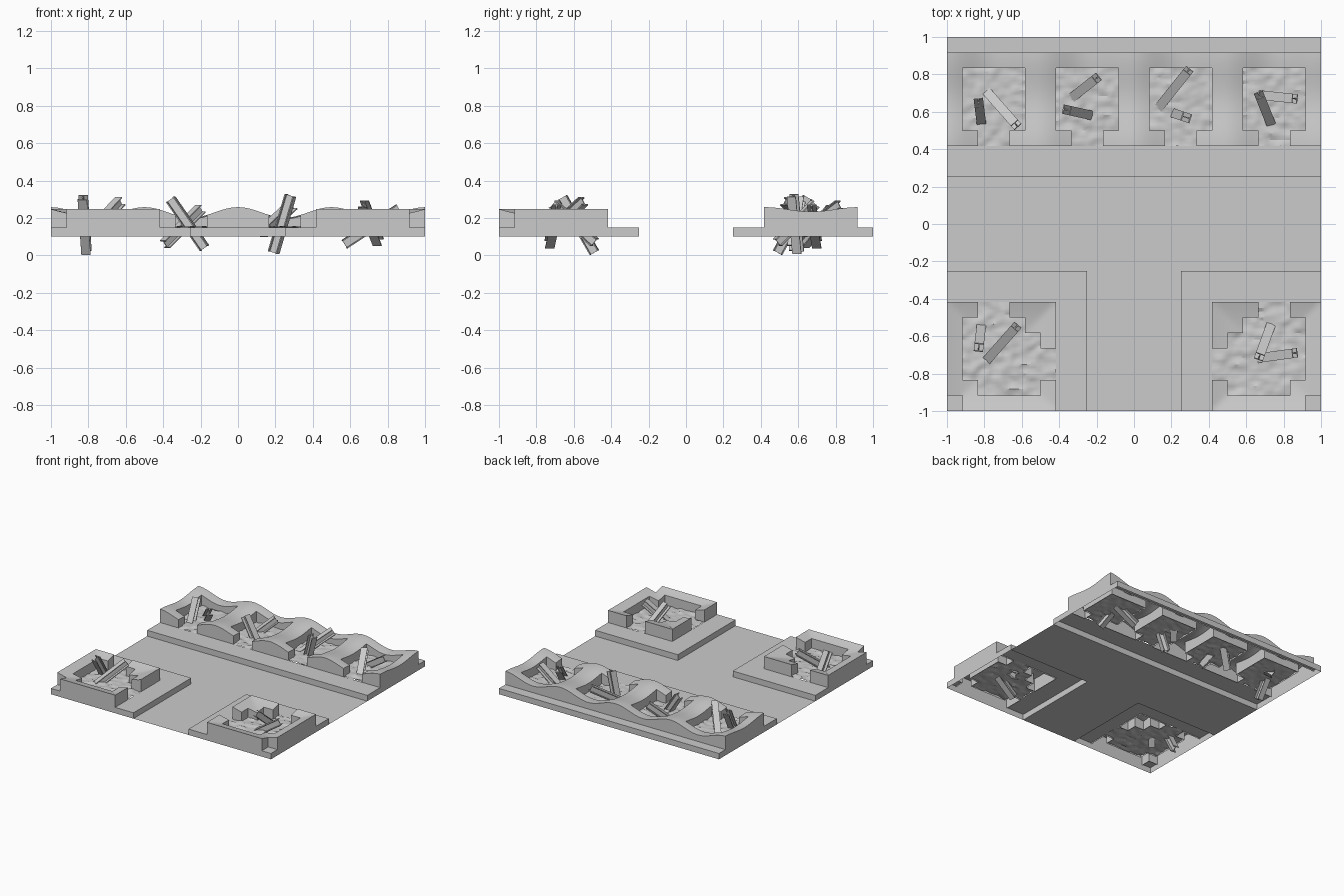
import bpy, bmesh, math
from mathutils import Vector, noise

if "Cube" in bpy.data.objects:
    bpy.data.objects.remove(bpy.data.objects["Cube"])

U = 1 / 12            # layout module: every footprint sits on a grid of twelfths
ROAD, WALK = 0.10, 0.148


def finish(name, bm, angle=30):
    me = bpy.data.meshes.new(name)
    bm.to_mesh(me)
    bm.free()
    ob = bpy.data.objects.new(name, me)
    bpy.context.collection.objects.link(ob)
    bpy.ops.object.select_all(action='DESELECT')
    ob.select_set(True)
    bpy.context.view_layer.objects.active = ob
    bpy.ops.object.shade_smooth_by_angle(angle=math.radians(angle))
    return ob


def patch(name, cells, n, height, drop=None, angle=30):
    """Height-field over grid cells; drop(x, y) gives the foot of border walls."""
    bm = bmesh.new()
    verts = {}

    def v(i, j):
        if (i, j) not in verts:
            x, y = i * U / n, j * U / n
            verts[i, j] = bm.verts.new((x, y, height(x, y)))
        return verts[i, j]

    for cx, cy in sorted(cells):
        for a in range(n):
            for b in range(n):
                i, j = cx * n + a, cy * n + b
                bm.faces.new((v(i, j), v(i + 1, j), v(i + 1, j + 1), v(i, j + 1)))
    if drop:
        for e in [e for e in bm.edges if e.is_boundary]:
            loop = e.link_loops[0]
            p, q = loop.vert, loop.link_loop_next.vert
            mid = (p.co + q.co) / 2
            z = drop(mid.x, mid.y)
            if z is not None:
                ring = [bm.verts.new(c) for c in (
                    q.co, p.co, (p.co.x, p.co.y, z), (q.co.x, q.co.y, z))]
                bm.faces.new(ring)
        # join wall pieces to the surface and each other
        bmesh.ops.remove_doubles(bm, verts=bm.verts[:], dist=1e-5)
    return finish(name, bm, angle)


def rect(x0, x1, y0, y1):
    return {(x, y) for x in range(x0, x1) for y in range(y0, y1)}


def flip(cells):
    return {(-1 - x, y) for x, y in cells}


def near(a, b):
    return abs(a - b) < 1e-4


def tile_edge(x, y):
    return near(abs(x), 1) or near(abs(y), 1)


# Surface shapes
def back_roof(x, y):
    return 0.218 + 0.028 * math.cos(4 * math.pi * x) + 0.012 * math.cos(4 * math.pi * (y - 0.42))


def corner_roof(x, y):
    u, w = (abs(x) - 0.708) / 0.292, (y + 0.708) / 0.292
    return 0.205 + 0.043 * max(u * u, w * w)


def rubble_height(x, y):
    return 0.150 + 0.012 * noise.noise(Vector((x * 22, y * 30, 1.7)))


def wall_foot(x, y):
    return ROAD if tile_edge(x, y) else 0.138


def curb_foot(x, y):
    street = near(abs(y), 0.25) or (y < 0 and near(abs(x), 0.25))
    return ROAD if tile_edge(x, y) or street else None


# Road: T junction
patch("road", rect(-12, 12, -3, 3) | rect(-3, 3, -12, -3), 1, lambda x, y: ROAD)

# Back row of four ruined buildings
back_pits = set()
for k in (-11, -5, 1, 7):
    pit = rect(k, k + 4, 6, 10) | rect(k + 1, k + 3, 5, 6)
    back_pits |= pit
back_block = rect(-12, 12, 3, 12)
back_building = rect(-12, 12, 5, 11)
patch("back_ruin_walls", back_building - back_pits, 4, back_roof, wall_foot, 40)
patch("back_rubble", back_pits, 5, rubble_height)
patch("back_sidewalk", back_block - back_building, 1, lambda x, y: WALK, curb_foot)

# Two front corner ruins, mirrored
corner_pit = (rect(-10, -8, -6, -5) | rect(-11, -7, -7, -6) | rect(-11, -6, -8, -7)
              | rect(-11, -5, -10, -8) | rect(-10, -6, -11, -10))
corner_building = rect(-12, -5, -12, -5) - {(-12, -12)}
corner_block = rect(-12, -3, -12, -3)
for side, m in (("left", lambda c: c), ("right", flip)):
    patch(side + "_ruin_walls", m(corner_building - corner_pit), 4, corner_roof, wall_foot, 40)
    patch(side + "_rubble", m(corner_pit), 5, rubble_height)
    patch(side + "_sidewalk", m(corner_block - corner_building), 1, lambda x, y: WALK, curb_foot)


# Bent-out steel I-beams sticking through the rubble
def beam(name, a, b, w=0.025, d=0.026, t=0.006):
    a, b = Vector(a), Vector(b)
    axis = (b - a).normalized()
    side = axis.cross(Vector((0, 0, 1))).normalized()
    up = side.cross(axis)
    half = [(w, -d), (w, -d + t), (t / 2, -d + t), (t / 2, d - t), (w, d - t), (w, d)]
    prof = half + [(-x, y) for x, y in reversed(half)]
    bm = bmesh.new()
    ends = [[bm.verts.new(p + side * x + up * y) for x, y in prof] for p in (a, b)]
    n = len(prof)
    for i in range(n):
        k = (i + 1) % n
        bm.faces.new((ends[0][i], ends[0][k], ends[1][k], ends[1][i]))
    bm.faces.new(ends[0][::-1])
    bm.faces.new(ends[1])
    bmesh.ops.recalc_face_normals(bm, faces=bm.faces[:])
    finish(name, bm)


beams = [
    ((-.81, .49, .015), (-.83, .65, .31)), ((-.78, .70, .13), (-.63, .53, .29)),
    ((-.39, .63, .06), (-.20, .78, .25)), ((-.18, .57, .04), (-.36, .61, .30)),
    ((.19, .60, .015), (.28, .57, .32)), ((.13, .62, .12), (.29, .82, .27)),
    ((.75, .49, .07), (.67, .69, .275)), ((.57, .70, .06), (.86, .67, .25)),
    ((-.81, -.49, .015), (-.83, -.66, .31)), ((-.78, -.72, .13), (-.63, -.55, .29)),
    ((.75, -.49, .07), (.67, -.71, .275)), ((.57, -.73, .06), (.86, -.69, .25)),
]
for i, (a, b) in enumerate(beams):
    beam(f"steel_beam_{i + 1}", a, b)
